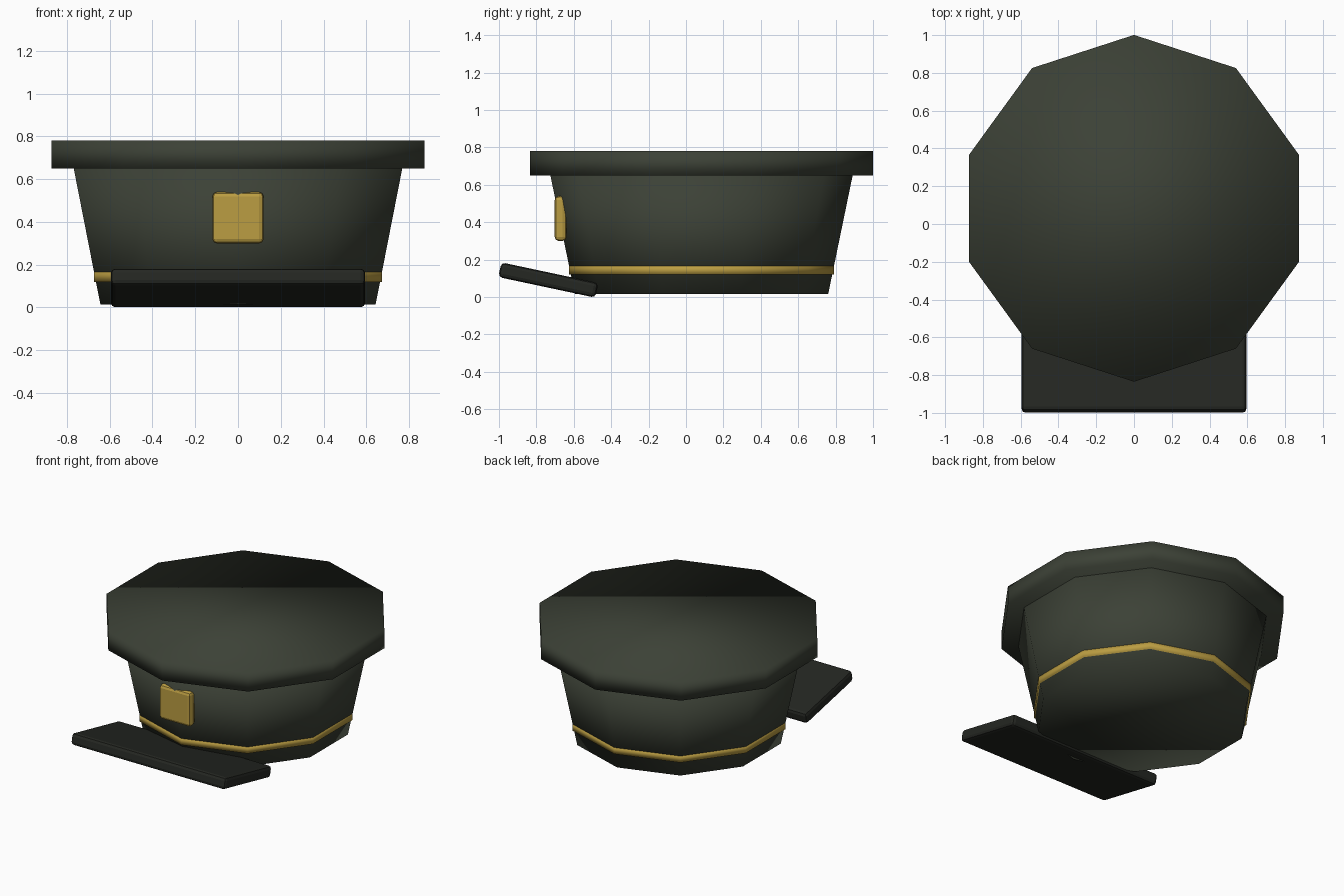
import bpy
from math import radians

if "Cube" in bpy.data.objects:
    bpy.data.objects.remove(bpy.data.objects["Cube"])

CENTRE_Y = 0.083


def material(name, rgb):
    m = bpy.data.materials.new(name)
    m.diffuse_color = (*rgb, 1)
    m.use_nodes = True
    m.node_tree.nodes["Principled BSDF"].inputs["Base Color"].default_value = m.diffuse_color
    return m


green = material("dark_green_cloth", (0.045, 0.053, 0.037))
gold = material("gold", (0.50, 0.34, 0.055))
black = material("black_leather", (0.018, 0.02, 0.016))


def ring(name, r_low, r_high, z_low, z_high, mat):
    """Ten-sided, smooth-shaded section of the cap."""
    bpy.ops.mesh.primitive_cone_add(
        vertices=10, radius1=r_low, radius2=r_high, depth=z_high - z_low,
        location=(0, CENTRE_Y, (z_low + z_high) / 2))
    ob = bpy.context.object
    ob.name = name
    ob.data.materials.append(mat)
    bpy.ops.object.shade_smooth()
    return ob


def bevelled_box(name, size, location, mat, tilt=0):
    """Box with softened edges, tilted about x."""
    bpy.ops.mesh.primitive_cube_add(size=1, location=location)
    ob = bpy.context.object
    ob.name = name
    ob.scale = size
    bpy.ops.object.transform_apply(location=False, rotation=False, scale=True)
    ob.rotation_euler.x = radians(tilt)
    bevel = ob.modifiers.new("soft_edges", "BEVEL")
    bevel.width = 0.021
    bevel.segments = 2
    ob.data.materials.append(mat)
    return ob


# Cap body, overhanging crown and trim band
ring("cap_body", 0.677, 0.81, 0.015, 0.66, green)
ring("crown", 0.918, 0.918, 0.65, 0.78, green)
ring("trim_band", 0.708, 0.708, 0.12, 0.168, gold)

# Peak at the front, rising outward, and the plain front badge
bevelled_box("visor", (1.19, 0.53, 0.08), (0, -0.736, 0.091), black, -12)
bevelled_box("badge", (0.24, 0.064, 0.24), (0, -0.67, 0.42), gold)
